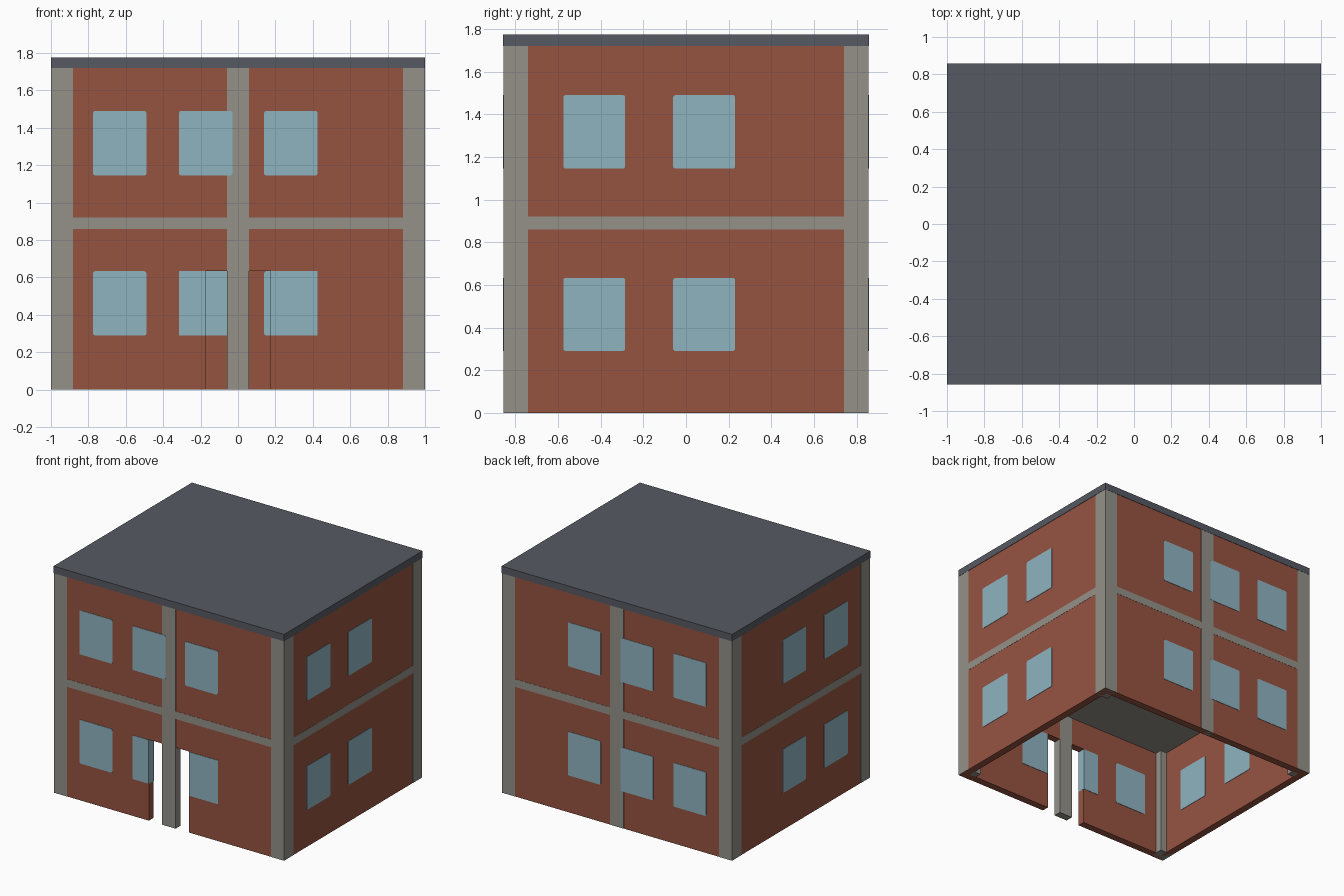
import bpy, bmesh
from mathutils import Vector

cube = bpy.data.objects.get("Cube")
if cube:
    bpy.data.objects.remove(cube, do_unlink=True)


def material(name, rgb):
    m = bpy.data.materials.new(name)
    m.use_nodes = True
    m.diffuse_color = (*rgb, 1)
    m.node_tree.nodes["Principled BSDF"].inputs["Base Color"].default_value = (*rgb, 1)
    return m


BRICK = material("brick red", (0.305, 0.087, 0.053))
GLASS = material("pale blue glass", (0.275, 0.456, 0.527))
CONCRETE = material("concrete grey", (0.296, 0.283, 0.25))
SLATE = material("slate grey", (0.093, 0.102, 0.122))

# Main dimensions
HX, HY = 1.0, 0.857
TOP, ROOF_Z = 1.775, 1.72
SLAB = (0.86, 0.92)
THICK, POST = 0.058, 0.117
DOOR_X, DOOR_Z = 0.175, 0.635
STEP = 0.0015          # tiny relief between wall, frame and glass


def finish(name, bm, mat):
    bmesh.ops.recalc_face_normals(bm, faces=bm.faces)
    mesh = bpy.data.meshes.new(name)
    bm.to_mesh(mesh)
    bm.free()
    mesh.materials.append(mat)
    ob = bpy.data.objects.new(name, mesh)
    bpy.context.collection.objects.link(ob)
    return ob


def box(name, mat, x, y, z, round_axis=None):
    bm = bmesh.new()
    bmesh.ops.create_cube(bm, size=1)
    for v in bm.verts:
        v.co = Vector([r[0] if c < 0 else r[1] for c, r in zip(v.co, (x, y, z))])
    if round_axis is not None:
        edges = [e for e in bm.edges
                 if abs((e.verts[0].co - e.verts[1].co).normalized()[round_axis]) > 0.9]
        bmesh.ops.bevel(bm, geom=edges, offset=0.01, segments=2, profile=0.5,
                        affect='EDGES')
    return finish(name, bm, mat)


def span(side, outer, inner):
    return tuple(sorted((side * outer, side * inner)))


# Roof and middle floor slab
box("roof", SLATE, (-HX, HX), (-HY, HY), (ROOF_Z, TOP))
box("floor_slab", CONCRETE, (-HX + STEP, HX - STEP), (-HY + STEP, HY - STEP), SLAB)

# Front wall with a doorway, as one extruded outline
wx, wy = HX - 2 * STEP, HY - 2 * STEP
outline = [(-wx, 0), (-DOOR_X, 0), (-DOOR_X, DOOR_Z), (DOOR_X, DOOR_Z),
           (DOOR_X, 0), (wx, 0), (wx, ROOF_Z), (-wx, ROOF_Z)]
bm = bmesh.new()
face = bm.faces.new([bm.verts.new((x, -wy, z)) for x, z in outline])
ext = bmesh.ops.extrude_face_region(bm, geom=[face])
bmesh.ops.translate(bm, vec=(0, THICK, 0),
                    verts=[g for g in ext["geom"] if isinstance(g, bmesh.types.BMVert)])
finish("front_wall", bm, BRICK)

# Remaining walls
box("back_wall", BRICK, (-wx, wx), span(1, wy, wy - THICK), (0, ROOF_Z))
for side, label in ((-1, "right"), (1, "left")):
    box(label + "_wall", BRICK, span(side, wx, wx - THICK),
        (-wy + THICK, wy - THICK), (0, ROOF_Z))

# Corner posts and the middle posts of front and back
for sy, depth in ((-1, "front"), (1, "back")):
    for sx, label in ((-1, "right"), (1, "left")):
        box(f"{depth}_{label}_post", CONCRETE, span(sx, HX - STEP, HX - POST),
            span(sy, HY - STEP, HY - POST), (0, ROOF_Z))
    box(depth + "_middle_post", CONCRETE, (-POST / 2, POST / 2),
        span(sy, HY - STEP, HY - THICK - 3 * STEP), (0, ROOF_Z))

# Windows, visible on both faces of each wall
FRONT_X = ((-0.775, -0.49), (-0.315, -0.03), (0.14, 0.425))
SIDE_Y = ((-0.575, -0.285), (-0.06, 0.23))
INNER = THICK + 4 * STEP
for level, z in (("lower", (0.29, 0.633)), ("upper", (1.145, 1.49))):
    for side, label in ((-1, "front"), (1, "back")):
        for i, (a, b) in enumerate(FRONT_X):
            rounded = 1
            if label == "front" and level == "lower" and i > 0:
                # the doorway trims the panes beside it
                rounded = None
                a, b = (a, -DOOR_X + STEP / 2) if a < 0 else (DOOR_X - STEP / 2, b)
            box(f"{label}_{level}_window_{i + 1}", GLASS, (a, b),
                span(side, HY, HY - INNER), z, rounded)
    for side, label in ((-1, "right"), (1, "left")):
        for i, y in enumerate(SIDE_Y):
            box(f"{label}_{level}_window_{i + 1}", GLASS,
                span(side, HX, HX - INNER), y, z, 0)
